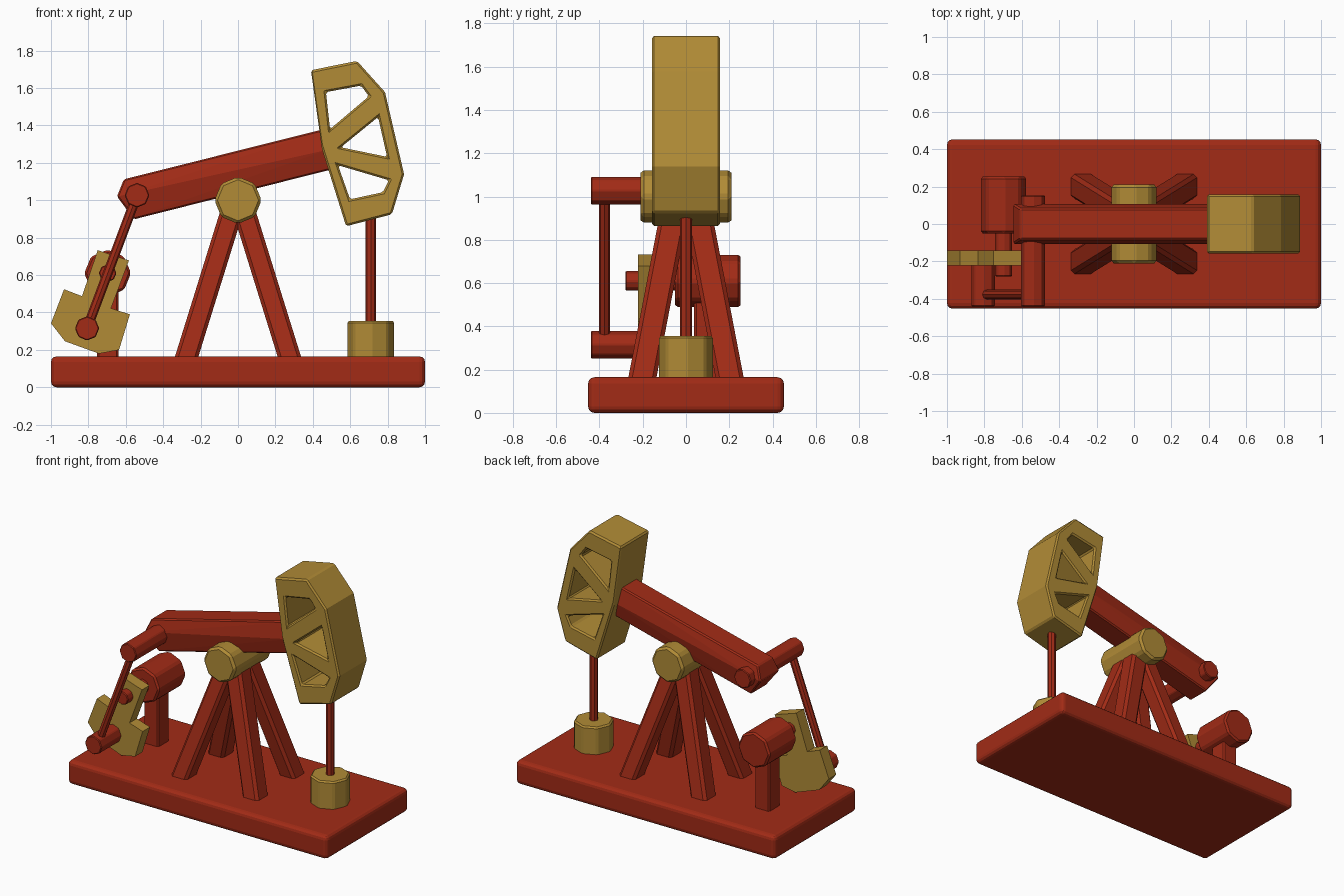
import bpy, bmesh, math
from mathutils import Vector

if "Cube" in bpy.data.objects:
    bpy.data.objects.remove(bpy.data.objects["Cube"])


def material(name, rgb):
    m = bpy.data.materials.new(name)
    m.diffuse_color = (*rgb, 1)
    m.use_nodes = True
    m.node_tree.nodes["Principled BSDF"].inputs["Base Color"].default_value = m.diffuse_color
    return m


RED = material("red_paint", (0.36, 0.024, 0.008))
TAN = material("tan_paint", (0.44, 0.26, 0.037))


def finish(bm, name, mat, bevel=0.0, segments=1):
    bmesh.ops.recalc_face_normals(bm, faces=bm.faces)
    mesh = bpy.data.meshes.new(name)
    bm.to_mesh(mesh)
    bm.free()
    mesh.materials.append(mat)
    ob = bpy.data.objects.new(name, mesh)
    bpy.context.collection.objects.link(ob)
    if bevel:
        mod = ob.modifiers.new("bevel", 'BEVEL')
        mod.width, mod.segments = bevel, segments
        mod.limit_method, mod.angle_limit = 'ANGLE', math.radians(30)
    return ob


def hull(name, points, mat, bevel=0.0, segments=1):
    """Convex solid around a few points."""
    bm = bmesh.new()
    for p in points:
        bm.verts.new(p)
    bmesh.ops.convex_hull(bm, input=bm.verts)
    bmesh.ops.dissolve_limit(bm, angle_limit=0.02, verts=bm.verts, edges=bm.edges)
    return finish(bm, name, mat, bevel, segments)


def square(x, y, z, wx, wy):
    return [(x + sx * wx / 2, y + sy * wy / 2, z) for sx in (-1, 1) for sy in (-1, 1)]


def rod(name, a, b, radius, mat, bevel=0.0):
    """Eight-sided cylinder between two points."""
    a, b = Vector(a), Vector(b)
    bm = bmesh.new()
    bmesh.ops.create_cone(bm, cap_ends=True, segments=8, radius1=radius,
                          radius2=radius, depth=(b - a).length)
    bm.transform((b - a).to_track_quat('Z', 'Y').to_matrix().to_4x4())
    bmesh.ops.translate(bm, verts=bm.verts, vec=(a + b) / 2)
    return finish(bm, name, mat, bevel)


def plate(name, loops, y0, y1, mat, bevel=0.0):
    """Side-view outline (first loop) with holes (other loops), given depth."""
    bm = bmesh.new()
    edges = []
    for loop in loops:
        vs = [bm.verts.new((x, y0, z)) for x, z in loop]
        edges += [bm.edges.new((v, vs[i - 1])) for i, v in enumerate(vs)]
    bmesh.ops.triangle_fill(bm, edges=edges, use_beauty=True, normal=(0, -1, 0))
    ext = bmesh.ops.extrude_face_region(bm, geom=bm.faces[:], use_keep_orig=True)
    moved = [v for v in ext["geom"] if isinstance(v, bmesh.types.BMVert)]
    bmesh.ops.translate(bm, verts=moved, vec=(0, y1 - y0, 0))
    return finish(bm, name, mat, bevel)


# Base slab
hull("base", square(0, 0, 0, 2, 0.905) + square(0, 0, 0.165, 2, 0.905), RED, 0.03, 3)

# Four splayed legs and the pivot on top
for sx in (-1, 1):
    for sy in (-1, 1):
        side = ("front" if sy < 0 else "back") + ("_left" if sx < 0 else "_right")
        hull(side + "_leg",
             square(sx * 0.285, sy * 0.208, 0.13, 0.125, 0.13)
             + square(sx * 0.03, sy * 0.05, 0.95, 0.125, 0.13), RED, 0.018)
rod("pivot", (0, -0.21, 1), (0, 0.21, 1), 0.126, TAN, 0.015)

# Walking beam: slightly bulged box with a blunt nose
beam = [(-0.61, 1.112, 0.083), (-0.647, 1.02, 0.107), (-0.556, 0.898, 0.083),
        (0.45, 1.378, 0.083), (0.48, 1.27, 0.107), (0.505, 1.166, 0.083)]
hull("beam", [(x, s * y, z) for x, z, y in beam for s in (-1, 1)], RED, 0.008)

# Head with three openings
plate("head", [
    [(0.39, 1.695), (0.636, 1.745), (0.786, 1.578), (0.888, 1.139),
     (0.823, 0.925), (0.578, 0.861), (0.449, 1.273)],
    [(0.47, 1.578), (0.658, 1.613), (0.70, 1.556), (0.492, 1.38)],
    [(0.749, 1.445), (0.797, 1.232), (0.55, 1.283)],
    [(0.535, 1.187), (0.807, 1.107), (0.775, 1.043), (0.599, 1.005)],
], -0.157, 0.157, TAN, 0.01)

# Wellhead and its rod
rod("wellhead", (0.71, 0, 0.14), (0.71, 0, 0.355), 0.128, TAN, 0.01)
rod("well_rod", (0.71, 0, 0.3), (0.71, 0, 0.95), 0.028, RED)

# Motor on its post, with drive shaft
hull("motor_post", square(-0.697, 0.1, 0.14, 0.114, 0.125)
     + square(-0.697, 0.1, 0.6, 0.114, 0.125), RED, 0.01)
rod("motor", (-0.697, -0.05, 0.61), (-0.697, 0.253, 0.61), 0.125, RED, 0.012)
rod("drive_shaft", (-0.697, -0.28, 0.61), (-0.697, 0, 0.61), 0.047, RED, 0.005)

# Crank with counterweight
plate("crank", [[(-0.75, 0.733), (-0.583, 0.678), (-0.679, 0.422), (-0.578, 0.39),
                 (-0.636, 0.2), (-0.743, 0.18), (-0.925, 0.246), (-1.0, 0.342),
                 (-0.93, 0.524), (-0.834, 0.487)]], -0.223, -0.142, TAN)

# Pins and connecting rod
rod("crank_pin", (-0.807, -0.44, 0.315), (-0.807, -0.2, 0.315), 0.065, RED, 0.005)
rod("beam_pin", (-0.54, -0.44, 1.027), (-0.54, 0.153, 1.027), 0.066, RED, 0.005)
rod("connecting_rod", (-0.807, -0.377, 0.315), (-0.54, -0.377, 1.027), 0.026, RED)
